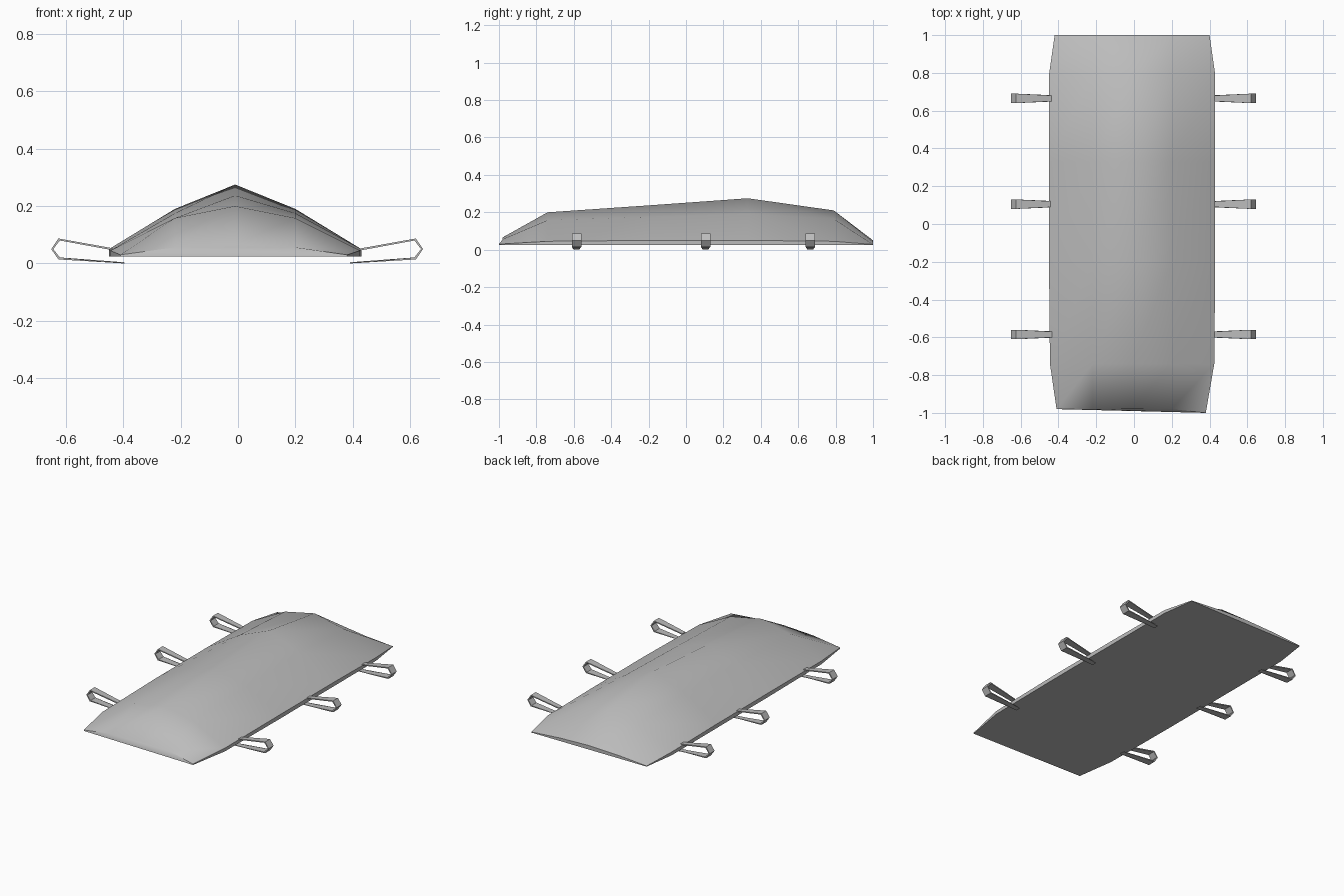
import bpy, bmesh, math

if "Cube" in bpy.data.objects:
    bpy.data.objects.remove(bpy.data.objects["Cube"])

grey = bpy.data.materials.new("canvas grey")
grey.diffuse_color = (0.5, 0.5, 0.5, 1)
grey.use_nodes = True
grey.node_tree.nodes["Principled BSDF"].inputs["Base Color"].default_value = grey.diffuse_color


def finish(bm, name, angle):
    bmesh.ops.recalc_face_normals(bm, faces=bm.faces)
    mesh = bpy.data.meshes.new(name)
    bm.to_mesh(mesh)
    bm.free()
    mesh.materials.append(grey)
    ob = bpy.data.objects.new(name, mesh)
    bpy.context.collection.objects.link(ob)
    bpy.ops.object.select_all(action='DESELECT')
    ob.select_set(True)
    bpy.context.view_layer.objects.active = ob
    bpy.ops.object.shade_smooth_by_angle(angle=math.radians(angle))
    return ob


# Cover: each station is y, left x, right x, rim z, shoulder z, ridge z
stations = [
    (-0.98, -0.41, 0.38, 0.030, 0.056, 0.066),
    (-0.74, -0.445, 0.425, 0.045, 0.158, 0.200),
    (-0.20, -0.45, 0.43, 0.050, 0.175, 0.237),
    (0.33, -0.45, 0.43, 0.050, 0.190, 0.275),
    (0.79, -0.45, 0.43, 0.045, 0.165, 0.210),
    (1.00, -0.42, 0.40, 0.028, 0.043, 0.050),
]
bm = bmesh.new()
rings = []
for y, xl, xr, rim, shoulder, ridge in stations:
    yr = -1.0 if y == -0.98 else y
    pts = [(xl, y, 0.024), (xl, y, rim), (-0.22, y, shoulder), (-0.01, y, ridge),
           (0.20, y, shoulder), (xr, yr, rim), (xr, yr, 0.024)]
    rings.append([bm.verts.new(p) for p in pts])
for a, b in zip(rings, rings[1:]):
    for i in range(7):
        j = (i + 1) % 7
        bm.faces.new((a[i], a[j], b[j], b[i]))
bm.faces.new(rings[0])
bm.faces.new(rings[-1])
finish(bm, "cover", 50)

# Carry straps: thin tapered bands bent into loops, three on each side
path = [(0.425, 0.052, 0.015), (0.62, 0.087, 0.025), (0.645, 0.05, 0.025),
        (0.62, 0.014, 0.025), (0.39, 0.004, 0.015)]
t = 0.007


def strap(side, y, n):
    bm = bmesh.new()
    rings = []
    for k, (x, z, w) in enumerate(path):
        # inner edge is pulled toward the middle of the loop
        dx = (0, -0.005, -t, -0.005, 0)[k]
        dz = (-t, -t, 0, t, -0.004)[k]
        corners = [(x, z, -w), (x, z, w), (x + dx, z + dz, w), (x + dx, z + dz, -w)]
        rings.append([bm.verts.new((side * cx - (0.006 if side < 0 else 0), y + cw, cz))
                      for cx, cz, cw in corners])
    for a, b in zip(rings, rings[1:]):
        for i in range(4):
            j = (i + 1) % 4
            bm.faces.new((a[i], a[j], b[j], b[i]))
    bm.faces.new(rings[0])
    bm.faces.new(rings[-1])
    finish(bm, f"strap_{'right' if side > 0 else 'left'}_{n}", 30)


for n, y in enumerate((-0.585, 0.105, 0.665)):
    for side in (1, -1):
        strap(side, y, n + 1)
